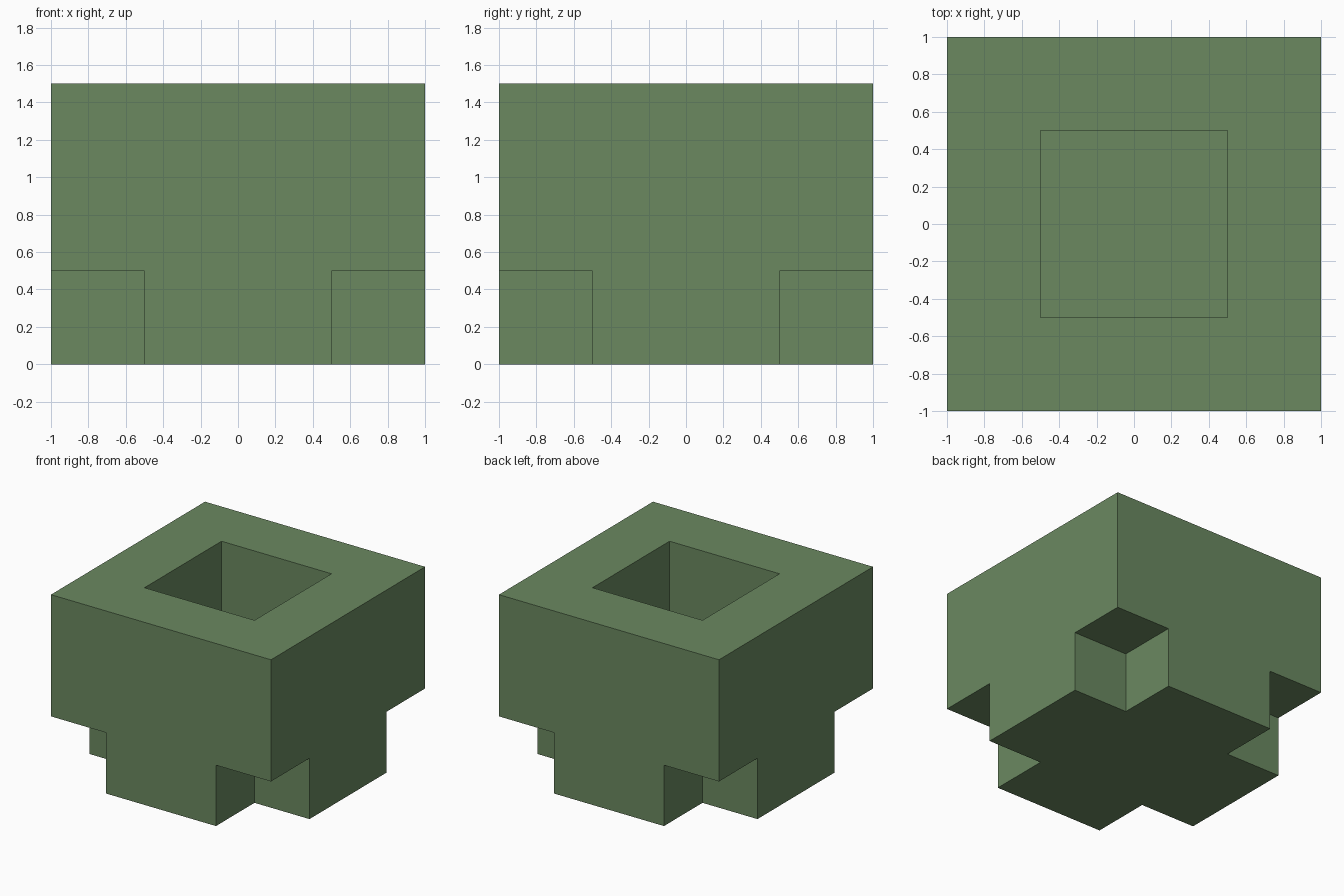
import bpy

if "Cube" in bpy.data.objects:
    bpy.data.objects.remove(bpy.data.objects["Cube"])

green = bpy.data.materials.new("moss green")
green.diffuse_color = (0.145, 0.25, 0.118, 1)
green.use_nodes = True
green.node_tree.nodes["Principled BSDF"].inputs["Base Color"].default_value = green.diffuse_color


def box(name, lo, hi):
    bpy.ops.mesh.primitive_cube_add(size=1, location=[(a + b) / 2 for a, b in zip(lo, hi)])
    ob = bpy.context.object
    ob.name = name
    ob.scale = [b - a for a, b in zip(lo, hi)]
    bpy.ops.object.transform_apply(location=True, rotation=True, scale=True)
    ob.data.materials.append(green)
    return ob


# Main block
block = box("hollow_block", (-1, -1, 0), (1, 1, 1.5))

# Square well in the top, closed by a half-unit base
cutters = [box("well_cutter", (-0.5, -0.5, 0.5), (0.5, 0.5, 1.8))]

# Notch under each corner
for sx in (-1, 1):
    for sy in (-1, 1):
        x, y = sorted((sx * 0.5, sx * 1.3)), sorted((sy * 0.5, sy * 1.3))
        cutters.append(box("corner_notch_cutter", (x[0], y[0], -0.3), (x[1], y[1], 0.5)))

# Apply the cuts and remove the helpers
bpy.context.view_layer.objects.active = block
for cutter in cutters:
    mod = block.modifiers.new("cut", "BOOLEAN")
    mod.operation = "DIFFERENCE"
    mod.solver = "EXACT"
    mod.object = cutter
    bpy.ops.object.modifier_apply(modifier=mod.name)
    bpy.data.objects.remove(cutter)
